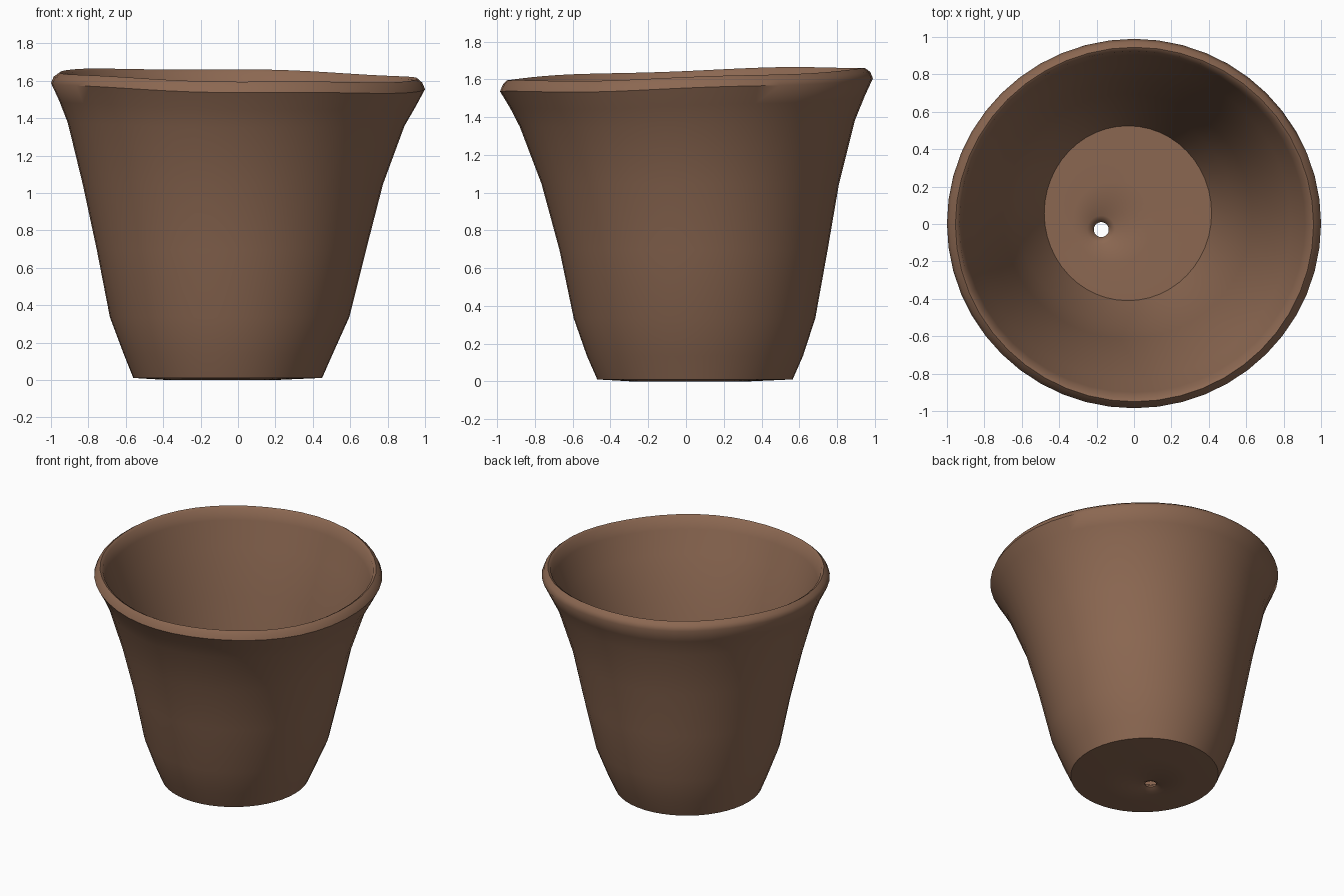
import bpy, bmesh, math

SEGS = 48

# Each ring: x min, x max, y min, y max, height. Runs from the drain hole
# underneath, up the outside, over the lip, down the inside, back to the hole.
RINGS = [
    (-0.215, -0.135, -0.07, 0.01, 0.022),
    (-0.25, -0.10, -0.105, 0.045, 0.004),
    (-0.38, 0.20, -0.28, 0.32, 0.004),
    (-0.56, 0.45, -0.47, 0.565, 0.015),
    (-0.61, 0.505, -0.525, 0.62, 0.14),
    (-0.685, 0.595, -0.595, 0.685, 0.34),
    (-0.755, 0.685, -0.67, 0.75, 0.70),
    (-0.83, 0.775, -0.765, 0.81, 1.05),
    (-0.91, 0.89, -0.88, 0.895, 1.37),
    (-0.955, 0.95, -0.93, 0.945, 1.48),
    (-1.0, 1.0, -0.985, 0.99, 1.575),
    (-0.985, 0.985, -0.97, 0.975, 1.61),
    (-0.955, 0.96, -0.95, 0.945, 1.632),
    (-0.935, 0.94, -0.93, 0.925, 1.62),
    (-0.915, 0.915, -0.90, 0.905, 1.54),
    (-0.86, 0.84, -0.83, 0.845, 1.37),
    (-0.78, 0.725, -0.715, 0.76, 1.05),
    (-0.70, 0.63, -0.615, 0.695, 0.70),
    (-0.625, 0.535, -0.535, 0.625, 0.34),
    (-0.48, 0.415, -0.41, 0.525, 0.07),
    (-0.33, 0.11, -0.21, 0.23, 0.07),
    (-0.25, -0.10, -0.105, 0.045, 0.06),
    (-0.22, -0.13, -0.075, 0.015, 0.04),
]

clay = bpy.data.materials.new("brown clay")
clay.diffuse_color = (0.26, 0.137, 0.083, 1)

# Loft the rings into one closed wall
bm = bmesh.new()
loops = []
for x0, x1, y0, y1, z in RINGS:
    tilt = min(1, max(0, (z - 1.2) / 0.3))
    loop = []
    for i in range(SEGS):
        a = 2 * math.pi * i / SEGS
        x = (x0 + x1) / 2 + (x1 - x0) / 2 * math.cos(a)
        y = (y0 + y1) / 2 + (y1 - y0) / 2 * math.sin(a)
        # the rim leans and is slightly uneven
        dz = tilt * (-0.02 * x + 0.033 * y + 0.004 * math.sin(5 * a + 1))
        loop.append(bm.verts.new((x, y, z + dz)))
    loops.append(loop)
for k in range(len(loops)):
    a, b = loops[k], loops[(k + 1) % len(loops)]
    for i in range(SEGS):
        j = (i + 1) % SEGS
        bm.faces.new((a[i], a[j], b[j], b[i]))
bmesh.ops.recalc_face_normals(bm, faces=bm.faces)

# Stand exactly on the ground
low = min(v.co.z for v in bm.verts)
bmesh.ops.translate(bm, verts=bm.verts, vec=(0, 0, -low))

mesh = bpy.data.meshes.new("flower_pot")
bm.to_mesh(mesh)
bm.free()
mesh.materials.append(clay)
pot = bpy.data.objects.new("flower_pot", mesh)
bpy.context.collection.objects.link(pot)

# Smooth clay, with sharp foot and floor edges
bpy.context.view_layer.objects.active = pot
pot.select_set(True)
bpy.ops.object.shade_smooth_by_angle(angle=math.radians(50))
